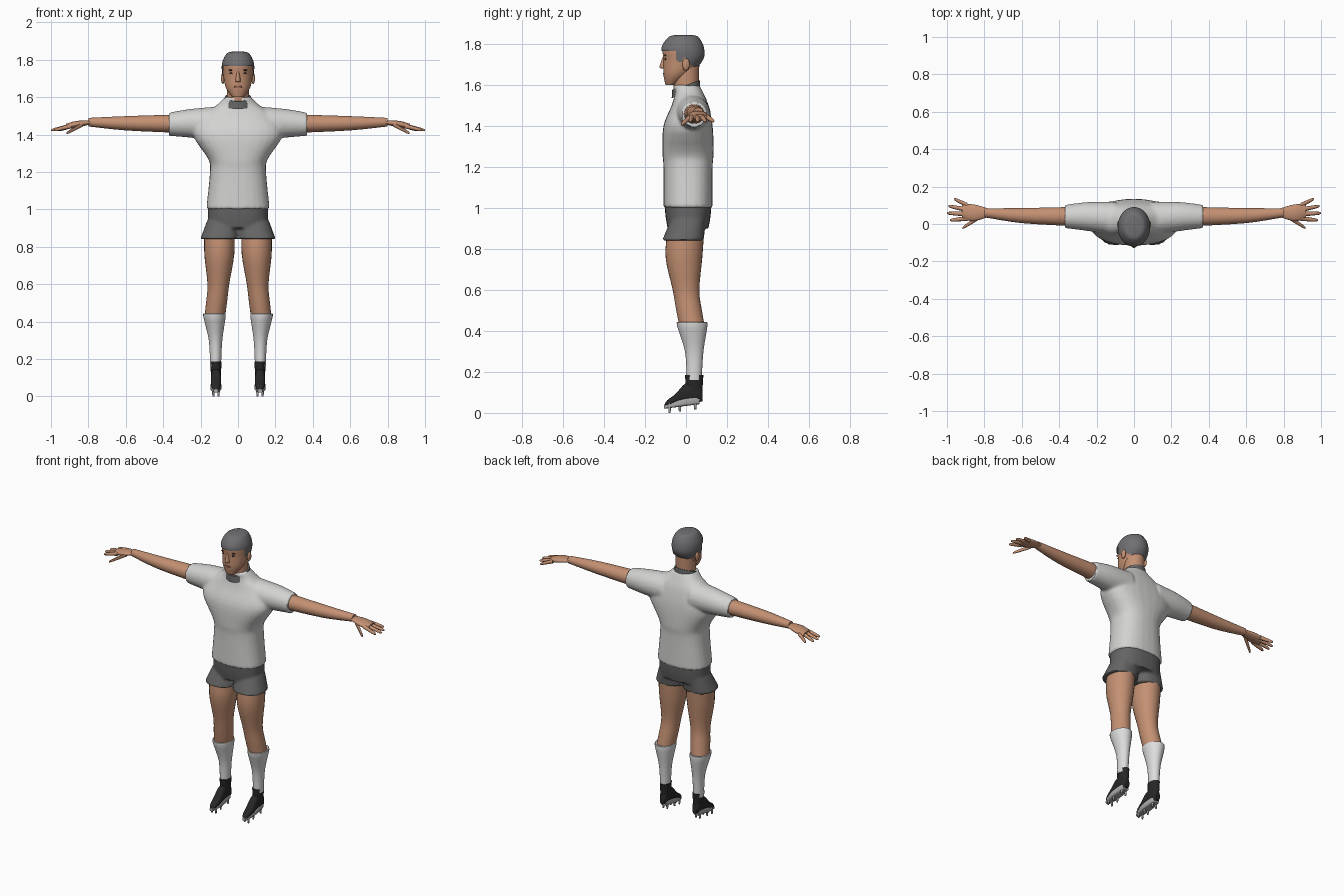
import bpy, bmesh
from math import cos, sin, pi, copysign
from mathutils import Vector

default_cube = bpy.data.objects.get("Cube")
if default_cube:
    bpy.data.objects.remove(default_cube)


def material(name, red, green, blue):
    mat = bpy.data.materials.new(name)
    mat.use_nodes = True
    colour = (red, green, blue, 1)
    mat.diffuse_color = colour
    mat.node_tree.nodes["Principled BSDF"].inputs["Base Color"].default_value = colour
    return mat


SKIN = material("skin", .55, .28, .17)
HAIR = material("grey hair", .16, .16, .17)
SHIRT = material("shirt white", .65, .65, .64)
SHORTS = material("shorts grey", .13, .13, .13)
SOCK = material("sock white", .72, .72, .72)
BOOT = material("boot black", .02, .02, .02)
SOLE = material("sole grey", .4, .4, .4)
DARK = material("eye brown", .04, .02, .02)
LIP = material("lip red", .33, .13, .09)


def spline(rows, steps):
    """Smoothly resample rows of numbers (Catmull-Rom)."""
    result = []
    last = len(rows) - 1
    for i in range(last):
        nearby = [rows[max(i - 1, 0)], rows[i], rows[i + 1], rows[min(i + 2, last)]]
        for k in range(steps):
            t = k / steps
            result.append([b + t / 2 * (c - a + t * (2 * a - 5 * b + 4 * c - d + t * (3 * (b - c) + d - a)))
                           for a, b, c, d in zip(*nearby)])
    return result + [rows[last]]


def loft(bm, rows, axis="Z", side=1, sides=28, steps=4, power=2, tilt=0):
    """Skin rounded sections; a row is (position, centre u, centre v, radius u, radius v)."""
    rings = []
    for t, cu, cv, ru, rv in spline(rows, steps):
        ring = []
        for k in range(sides):
            c, s = cos(2 * pi * k / sides), sin(2 * pi * k / sides)
            u = cu + ru * copysign(abs(c) ** (2 / power), c)
            v = cv + rv * copysign(abs(s) ** (2 / power), s)
            x, y, z = {"Z": (u, v, t + tilt * v), "X": (t, u, v), "Y": (u, t, v)}[axis]
            ring.append(bm.verts.new((x * side, y, z)))
        rings.append(ring)
    for lower, upper in zip(rings, rings[1:]):
        for k in range(sides):
            bm.faces.new((lower[k - 1], lower[k], upper[k], upper[k - 1]))
    bm.faces.new(rings[0])
    bm.faces.new(rings[-1])


def trunk(rows):
    """Sections centred on x: (height, half width, centre y, half depth)."""
    return [(z, 0, y, width, depth) for z, width, y, depth in rows]


def limb(rows, flat=1):
    """Sections of one shape: (position, centre u, centre v, radius)."""
    return [(t, u, v, r, r * flat) for t, u, v, r in rows]


def finish(name, bm, mat, soften=0):
    bmesh.ops.recalc_face_normals(bm, faces=bm.faces)
    mesh = bpy.data.meshes.new(name)
    bm.to_mesh(mesh)
    bm.free()
    mesh.materials.append(mat)
    ob = bpy.data.objects.new(name, mesh)
    bpy.context.collection.objects.link(ob)
    bpy.ops.object.select_all(action="DESELECT")
    ob.select_set(True)
    bpy.context.view_layer.objects.active = ob
    if soften:  # fuse overlapping volumes into one garment
        fuse = ob.modifiers.new("fuse", "REMESH")
        fuse.mode, fuse.voxel_size = "VOXEL", .009
        smooth = ob.modifiers.new("smooth", "SMOOTH")
        smooth.iterations = soften
        for name in ("fuse", "smooth"):
            bpy.ops.object.modifier_apply(modifier=name)
    bpy.ops.object.shade_smooth_by_angle(angle=pi / 4)


def part(name, rows, mat, **options):
    bm = bmesh.new()
    loft(bm, rows, **options)
    finish(name, bm, mat)


def ball(name, location, size, mat):
    bm = bmesh.new()
    bmesh.ops.create_uvsphere(bm, u_segments=16, v_segments=10, radius=1)
    bmesh.ops.scale(bm, vec=size, verts=bm.verts)
    bmesh.ops.translate(bm, vec=location, verts=bm.verts)
    finish(name, bm, mat)


SIDES = (("left", 1), ("right", -1))

# Shirt: body and both sleeves fused
bm = bmesh.new()
loft(bm, trunk([(1, .17, .01, .12), (1.2, .15, .01, .12), (1.27, .16, .01, .125), (1.4, .24, .01, .12),
                (1.5, .19, .02, .09), (1.56, .11, .015, .07), (1.6, .07, 0, .065)]), power=2.4)
for label, side in SIDES:
    loft(bm, limb([(.1, .03, 1.46, .09), (.25, .04, 1.46, .077), (.37, .04, 1.455, .062)]),
         axis="X", side=side)
finish("shirt", bm, SHIRT, soften=4)

# Shorts: hips and two flared legs fused
bm = bmesh.new()
loft(bm, trunk([(.9, .16, .01, .1), (.96, .16, .01, .11), (1.02, .16, .01, .115)]), power=2.4)
for label, side in SIDES:
    loft(bm, limb([(.84, .1, -.015, .102), (.94, .08, .01, .085)]), side=side, power=2.3)
finish("shorts", bm, SHORTS, soften=2)

# Collar and neck
part("collar", trunk([(1.56, .08, 0, .07), (1.6, .07, 0, .067)]), SHORTS, tilt=.35)
part("neck", trunk([(1.54, .06, 0, .06), (1.7, .06, 0, .065)]), SKIN)

# Head, with hair as a slightly larger shell cut along the hairline
skull = trunk([(1.6, .03, -.075, .025), (1.65, .065, -.045, .065), (1.72, .079, -.016, .094),
               (1.78, .079, -.016, .097), (1.83, .055, -.012, .068), (1.84, .02, -.01, .03)])
part("head", skull, SKIN, sides=40)


def is_bare(face):
    x, y, z = face.calc_center_median()
    sideburn = -.045 < y < -.015 and z > 1.715
    return z < 1.765 - max(0, y + .04) and not sideburn


bm = bmesh.new()
loft(bm, [(z + .004, x, y, width * 1.07, depth * 1.06) for z, x, y, width, depth in skull], sides=56, steps=12)
bmesh.ops.delete(bm, geom=[f for f in bm.faces if is_bare(f)], context="FACES")
finish("hair", bm, HAIR)

# Face
part("nose", trunk([(1.68, .015, -.1, .02), (1.69, .015, -.1, .03), (1.74, .007, -.1, .012)]), SKIN, sides=14)
ball("mouth", (0, -.109, 1.655), (.024, .004, .005), LIP)
for label, side in SIDES:
    ball(label + "_eye", (side * .033, -.1, 1.727), (.013, .004, .005), DARK)
    ball(label + "_eyebrow", (side * .034, -.102, 1.744), (.018, .004, .004), DARK)
    ball(label + "_ear", (side * .081, 0, 1.7), (.01, .018, .03), SKIN)


def finger(bm, root, tip, side):
    rows = []
    for t, radius in ((0, .013), (.5, .011), (.9, .008), (1, .003)):
        rows.append((*Vector(root).lerp(Vector(tip), t), radius))
    loft(bm, limb(rows), axis="X", side=side, sides=10, steps=2)


def foot(rows, base):
    """Sections over a sloping ground line: (y, half width, thickness)."""
    return [(y, .118, base + .13 * y + thick / 2, width, thick / 2) for y, width, thick in rows]


for label, side in SIDES:
    # Arm, flat palm, fanned fingers and thumb
    bm = bmesh.new()
    loft(bm, limb([(.33, .04, 1.458, .051), (.6, .045, 1.46, .04), (.8, .06, 1.466, .024)], flat=.95),
         axis="X", side=side)
    loft(bm, limb([(.77, .06, 1.467, .02), (.86, .06, 1.455, .045), (.92, .067, 1.443, .035)], flat=.4),
         axis="X", side=side)
    for i in range(4):
        reach = 1 - .012 * (i - 1.2) ** 2
        finger(bm, (.89, .03 + .023 * i, 1.446), (reach, .02 + .038 * i, 1.423), side)
    finger(bm, (.83, .035, 1.455), (.918, -.022, 1.406), side)
    finish(label + "_arm", bm, SKIN)

    # Leg and sock
    part(label + "_leg", limb([(.42, .125, .03, .055), (.5, .115, .015, .056), (.6, .105, 0, .058),
                               (.76, .1, -.01, .08), (.9, .1, 0, .08)], flat=1.12), SKIN, side=side)
    part(label + "_sock", limb([(.16, .12, .04, .029), (.3, .12, .04, .036), (.43, .126, .03, .06),
                                (.44, .126, .03, .05)], flat=1.25), SOCK, side=side)

    # Boot: pointed foot and ankle cuff
    bm = bmesh.new()
    loft(bm, foot([(-.104, .01, .012), (-.09, .02, .03), (-.05, .027, .055), (0, .027, .1),
                   (.06, .025, .09), (.08, .015, .05)], .045), axis="Y", side=side, power=2.5)
    loft(bm, limb([(.08, .118, .04, .025), (.14, .118, .04, .028), (.186, .118, .04, .03)], flat=1.5), side=side)
    finish(label + "_boot", bm, BOOT)

    # Sole with studs
    bm = bmesh.new()
    loft(bm, foot([(-.107, .012, .018), (-.04, .029, .035), (.03, .027, .04), (.065, .02, .04)], .034),
         axis="Y", side=side, power=4)
    for y in (-.08, -.03, .045):
        for x in (.104, .132):
            loft(bm, limb([(.01 + .13 * y, x, y, .005), (.045, x, y, .008)]), side=side, sides=8, steps=1)
    finish(label + "_sole", bm, SOLE)
